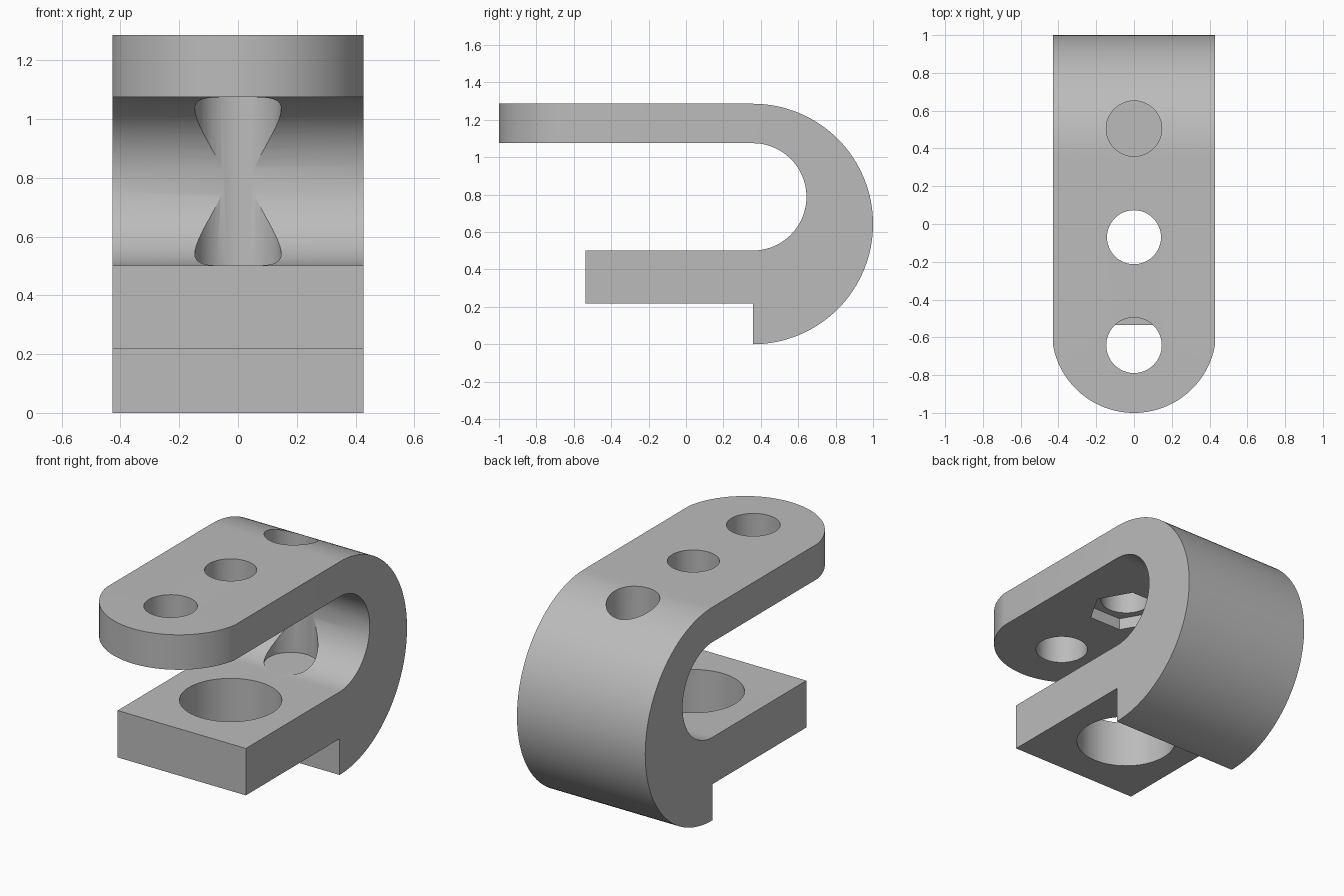
import bpy
import bmesh
from math import sin, cos, pi, asin, radians
from mathutils import Vector

if "Cube" in bpy.data.objects:
    bpy.data.objects.remove(bpy.data.objects["Cube"], do_unlink=True)

HALF_W = 0.428
HOLE_Y = -0.07      # shared centre of nut pocket, bolt hole and large bore

grey = bpy.data.materials.new("plain grey")
grey.use_nodes = True
colour = (0.5, 0.5, 0.5, 1)
grey.diffuse_color = colour
grey.node_tree.nodes["Principled BSDF"].inputs["Base Color"].default_value = colour


def arc(cx, cy, r, start, end, steps):
    """Points along a circular arc, angles in radians."""
    angles = [start + (end - start) * i / steps for i in range(steps + 1)]
    return [(cx + r * cos(a), cy + r * sin(a)) for a in angles]


def prism(name, points, place, direction):
    """Extrude a flat outline; place maps 2D points to 3D."""
    bm = bmesh.new()
    face = bm.faces.new([bm.verts.new(place(u, v)) for u, v in points])
    ext = bmesh.ops.extrude_face_region(bm, geom=[face])
    moved = [g for g in ext["geom"] if isinstance(g, bmesh.types.BMVert)]
    bmesh.ops.translate(bm, verts=moved, vec=Vector(direction))
    bmesh.ops.recalc_face_normals(bm, faces=bm.faces)
    mesh = bpy.data.meshes.new(name)
    bm.to_mesh(mesh)
    bm.free()
    mesh.materials.append(grey)
    obj = bpy.data.objects.new(name, mesh)
    bpy.context.collection.objects.link(obj)
    return obj


def upright(name, points, z0, z1):
    return prism(name, points, lambda x, y: (x, y, z0), (0, 0, z1 - z0))


def combine(body, tool, operation):
    """Apply a boolean and discard the tool."""
    tool.hide_render = True
    mod = body.modifiers.new(tool.name, "BOOLEAN")
    mod.object, mod.operation, mod.solver = tool, operation, "EXACT"
    bpy.ops.object.modifier_apply(modifier=mod.name)
    bpy.data.objects.remove(tool, do_unlink=True)


# Hook-shaped side profile: outer bend, top arm, inner bend, lower arm, heel
profile = arc(0.357, 0.643, 0.643, -pi / 2, pi / 2, 64)
profile += [(-1.1, 1.286), (-1.1, 1.075)]
profile += arc(0.357, 0.788, 0.287, pi / 2, -pi / 2, 48)
profile += [(-0.536, 0.501), (-0.536, 0.218), (0.357, 0.218)]
body = prism("hook_bracket", profile,
             lambda y, z: (-HALF_W, y, z), (2 * HALF_W, 0, 0))
bpy.ops.object.select_all(action="DESELECT")
body.select_set(True)
bpy.context.view_layer.objects.active = body

# Rounded tip of the top arm
tip_r = 0.436
sweep = asin(HALF_W / tip_r)
tip = arc(0, tip_r - 1, tip_r, -pi / 2 - sweep, -pi / 2 + sweep, 48)
side = HALF_W + 0.1
outline = [(-HALF_W, -0.643)] + tip[1:-1] + [(HALF_W, -0.643)]
outline += [(side, -0.643), (side, -1.3), (-side, -1.3), (-side, -0.643)]
combine(body, upright("tip_cutter", outline, 0.9, 1.5), "DIFFERENCE")

# Holes: y, radius, bottom, top, sides
holes = {
    "tip_hole": (-0.642, 0.147, 0.9, 1.5, 48),
    "bolt_hole": (HOLE_Y, 0.143, 0.9, 1.5, 48),
    "nut_pocket": (HOLE_Y, 0.214, 0.9, 1.146, 6),
    "large_bore": (HOLE_Y, 0.28, 0.1, 0.6, 64),
    "blind_hole": (0.505, 0.147, 0.5, 1.5, 48),
}
for name, (y, r, z0, z1, sides) in holes.items():
    ring = arc(0, y, r, 0, 2 * pi, sides)[:-1]
    combine(body, upright(name, ring, z0, z1), "DIFFERENCE")

bpy.ops.object.shade_smooth_by_angle(angle=radians(25))
